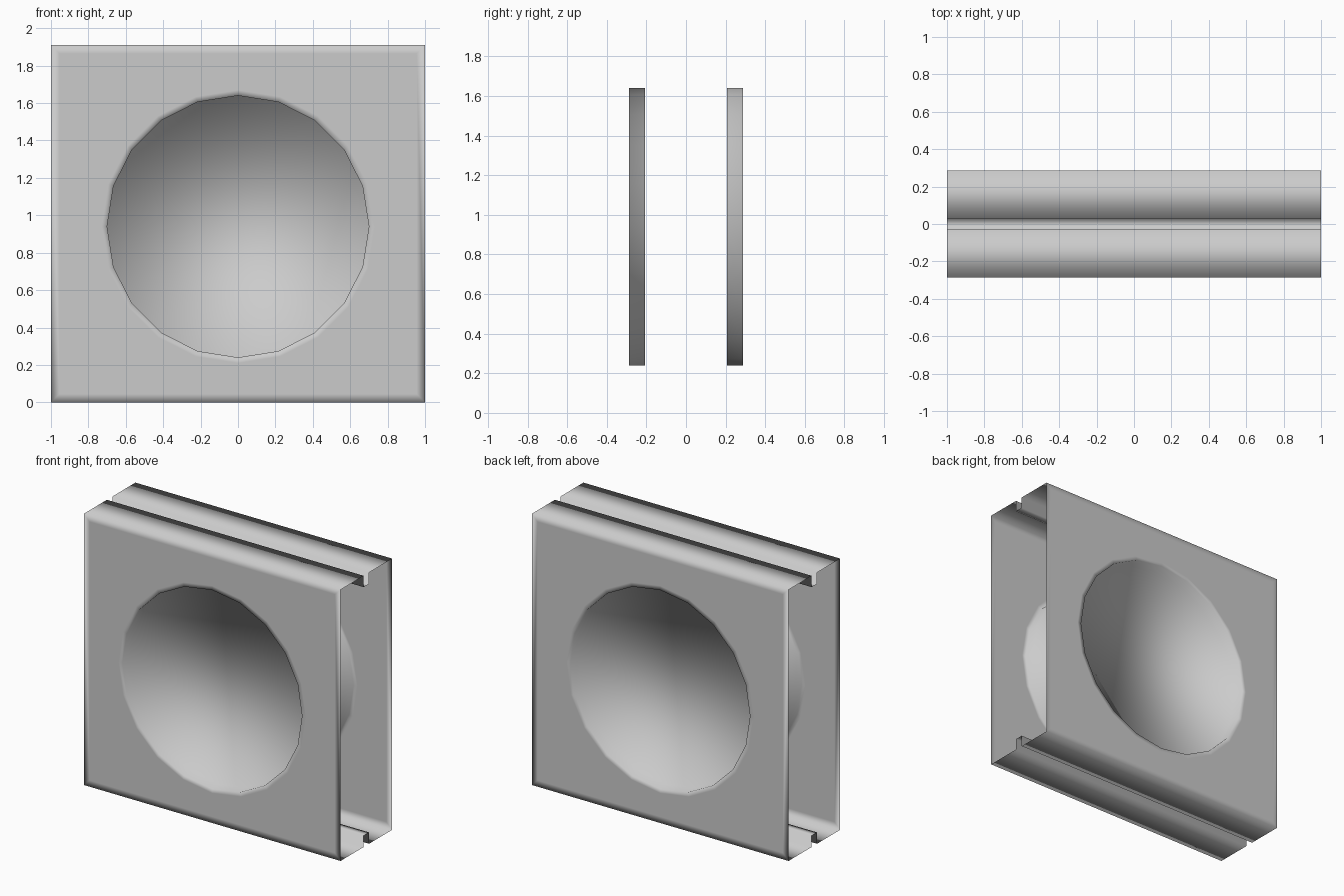
import bpy, bmesh, math

if "Cube" in bpy.data.objects:
    bpy.data.objects.remove(bpy.data.objects["Cube"])

HALF_W, HALF_D, HEIGHT = 1.0, 0.287, 1.91
SLOT_HALF, SLOT_DEPTH = 0.03, 0.08
DISH_R, DISH_Z, DISH_DEPTH, SIDES = 0.7, 0.94, 0.08, 20

bm = bmesh.new()


def rect(inset, y):
    x, lo, hi = HALF_W - inset, inset, HEIGHT - inset
    return [bm.verts.new(p) for p in ((-x, y, lo), (x, y, lo), (x, y, hi), (-x, y, hi))]


def ring(r, y):
    return [bm.verts.new((r * math.cos(a), y, DISH_Z + r * math.sin(a)))
            for a in (2 * math.pi * k / SIDES for k in range(SIDES))]


def bridge(outer, inner):
    n = len(outer)
    for i in range(n):
        j = (i + 1) % n
        bm.faces.new((outer[i], outer[j], inner[j], inner[i]))


def loop_edges(loop):
    return [bm.edges.get((v, loop[i - 1])) for i, v in enumerate(loop)]


# Front and back panels, each with a border and a sunken round dish
for side in (-1, 1):
    y = side * HALF_D
    border, field = rect(0, y), rect(0.045, y)
    bridge(border, field)
    lip, rim, floor = ring(DISH_R + 0.03, y), ring(DISH_R, y), ring(DISH_R, y - side * DISH_DEPTH)
    bridge(lip, rim)
    bridge(rim, floor)
    bm.faces.new(floor)
    bmesh.ops.triangle_fill(bm, use_beauty=True, use_dissolve=False,
                            edges=loop_edges(field) + loop_edges(lip))

# Top and bottom strips, each with a slot running the full width
for z, depth in ((HEIGHT, -SLOT_DEPTH), (0, SLOT_DEPTH)):
    profile = [(-HALF_D, z), (-SLOT_HALF, z), (-SLOT_HALF, z + depth),
               (SLOT_HALF, z + depth), (SLOT_HALF, z), (HALF_D, z)]
    rails = [[bm.verts.new((x, py, pz)) for py, pz in profile] for x in (-HALF_W, HALF_W)]
    for i in range(len(profile) - 1):
        bm.faces.new((rails[0][i], rails[1][i], rails[1][i + 1], rails[0][i + 1]))

# Weld into one open-ended, smooth-shaded shell
bmesh.ops.remove_doubles(bm, verts=bm.verts, dist=0.0005)
bmesh.ops.recalc_face_normals(bm, faces=bm.faces)
front = max((f for f in bm.faces if f.calc_center_median().y < -HALF_D + 0.001),
            key=lambda f: f.calc_area())
if front.normal.y > 0:
    bmesh.ops.reverse_faces(bm, faces=bm.faces)
for f in bm.faces:
    f.smooth = True

mesh = bpy.data.meshes.new("slotted_shell")
bm.to_mesh(mesh)
bm.free()
bpy.context.collection.objects.link(bpy.data.objects.new("slotted_shell", mesh))
